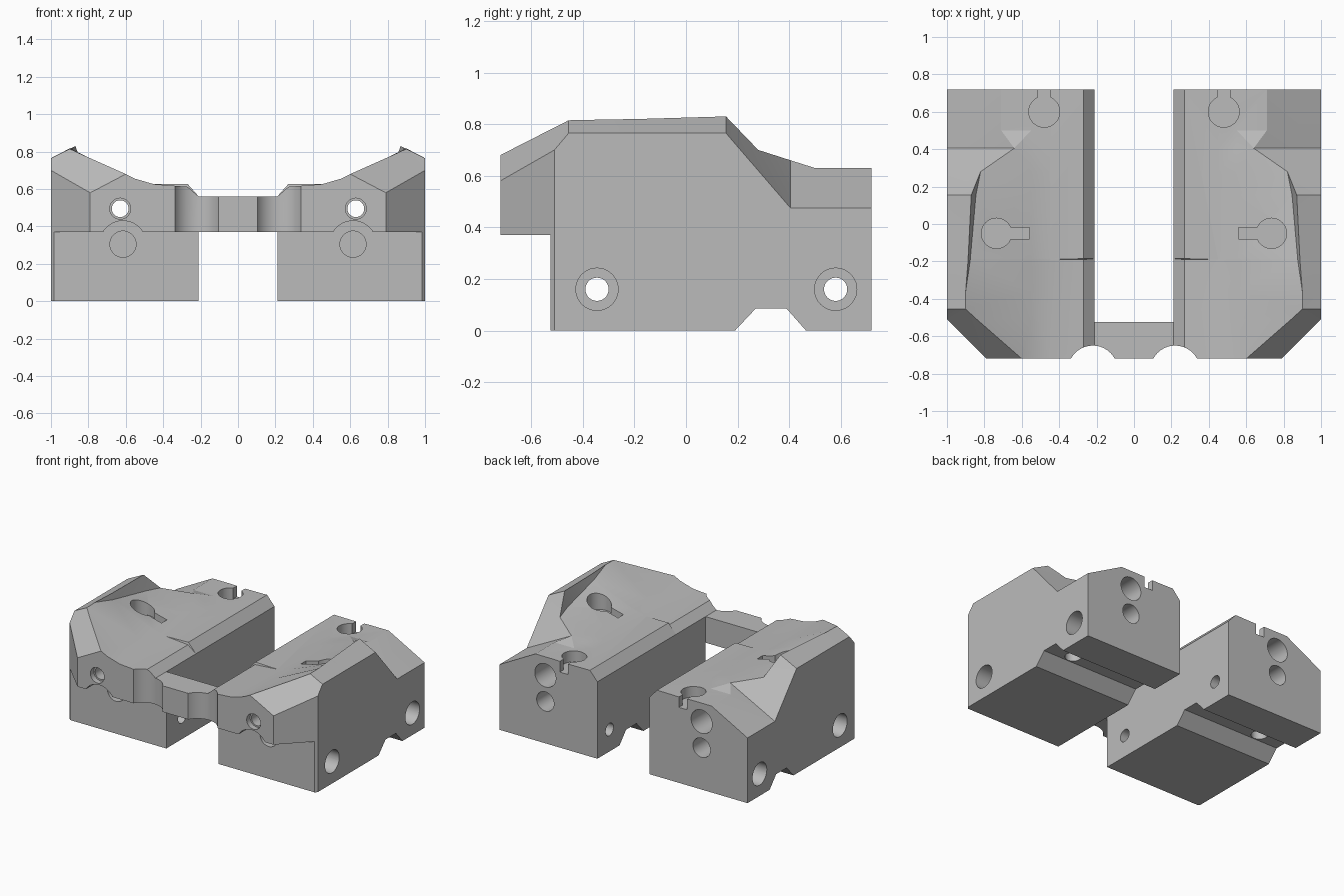
import bpy, bmesh, math
from mathutils import Vector, Matrix

old = bpy.data.objects.get("Cube")
if old:
    bpy.data.objects.remove(old, do_unlink=True)

grey = bpy.data.materials.new("plain grey")
grey.use_nodes = True
grey.diffuse_color = (0.5, 0.5, 0.5, 1)
grey.node_tree.nodes["Principled BSDF"].inputs["Base Color"].default_value = (0.5, 0.5, 0.5, 1)


def add_object(name, bm):
    bmesh.ops.recalc_face_normals(bm, faces=bm.faces)
    mesh = bpy.data.meshes.new(name)
    bm.to_mesh(mesh)
    bm.free()
    mesh.materials.append(grey)
    obj = bpy.data.objects.new(name, mesh)
    bpy.context.collection.objects.link(obj)
    return obj


def box(name, low, high):
    bm = bmesh.new()
    low, high = Vector(low), Vector(high)
    bmesh.ops.create_cube(bm, size=1)
    bmesh.ops.scale(bm, vec=high - low, verts=bm.verts)
    bmesh.ops.translate(bm, vec=(low + high) / 2, verts=bm.verts)
    return add_object(name, bm)


def rod(name, start, end, radius):
    start, end = Vector(start), Vector(end)
    axis = end - start
    turn = axis.to_track_quat('Z', 'Y').to_matrix().to_4x4()
    bm = bmesh.new()
    bmesh.ops.create_cone(bm, cap_ends=True, segments=40, radius1=radius, radius2=radius,
                          depth=axis.length, matrix=Matrix.Translation((start + end) / 2) @ turn)
    return add_object(name, bm)


def loft(name, rings):
    bm = bmesh.new()
    rows = [[bm.verts.new(p) for p in ring] for ring in rings]
    for a, b in zip(rows, rows[1:]):
        for i in range(len(a)):
            j = (i + 1) % len(a)
            bm.faces.new((a[i], a[j], b[j], b[i]))
    bm.faces.new(rows[0])
    bm.faces.new(rows[-1])
    bmesh.ops.remove_doubles(bm, verts=bm.verts, dist=0.0005)
    bmesh.ops.triangulate(bm, faces=bm.faces)
    bmesh.ops.dissolve_limit(bm, angle_limit=math.radians(0.3), verts=bm.verts, edges=bm.edges)
    return add_object(name, bm)


def bake(obj):
    graph = bpy.context.evaluated_depsgraph_get()
    mesh = bpy.data.meshes.new_from_object(obj.evaluated_get(graph))
    obj.modifiers.clear()
    obj.data = mesh


def cut(obj, cutter):
    mod = obj.modifiers.new("cut", 'BOOLEAN')
    mod.operation = 'DIFFERENCE'
    mod.solver = 'EXACT'
    mod.object = cutter
    bake(obj)
    bpy.data.objects.remove(cutter, do_unlink=True)


# Sculpted half block: y, shoulder height, wall foot, ridge, outer edge
INNER, FRONT, BACK = 0.21, -0.72, 0.72
sections = [
    (FRONT, 0.655, (0.6, 0.68), (0.6, 0.68), (0.79, 0.58)),
    (-0.51, 0.65, (0.84, 0.787), (0.84, 0.787), (1, 0.7)),
    (-0.455, 0.65, (0.9, 0.815), (0.9, 0.815), (1, 0.765)),
    (-0.36, 0.65, (0.9, 0.817), (0.9, 0.817), (1, 0.765)),
    (-0.19, 0.65, (0.875, 0.778), (0.887, 0.82), (1, 0.765)),
    (-0.185, 0.65, (0.875, 0.777), (0.887, 0.82), (1, 0.765)),
    (0.155, 0.645, (0.845, 0.72), (0.87, 0.83), (1, 0.765)),
    (0.28, 0.645, (0.82, 0.7), (0.82, 0.7), (1, 0.62)),
    (0.405, 0.64, (0.64, 0.66), (0.64, 0.66), (1, 0.475)),
    (0.5, 0.63, (0.71, 0.63), (0.71, 0.63), (1, 0.475)),
    (BACK, 0.63, (0.71, 0.63), (0.71, 0.63), (1, 0.475)),
]
rings = []
for y, shoulder, foot, ridge, edge in sections:
    step = 0.612 if y < -0.187 else 0.628
    outline = [(INNER, 0), (INNER, 0.56), (0.27, step), (0.45, 0.626), (0.55, shoulder),
               foot, ridge, edge, (edge[0], 0)]
    rings.append([(x, y, z) for x, z in outline])
body = loft("side_blocks", rings)

# Front overhang and the trapezoid channel underneath
cut(body, box("overhang_cut", (0, -1, -0.1), (1.1, -0.525, 0.37)))
channel = [(0.19, 0), (0.27, 0.085), (0.39, 0.085), (0.465, 0), (0.465, -0.1), (0.19, -0.1)]
cut(body, loft("channel_cut", [[(x, y, z) for y, z in channel] for x in (0.1, 1.1)]))

# Lengthwise bores with counterbores
cut(body, rod("boss_cut", (0.615, -0.8, 0.305), (0.615, -0.525, 0.305), 0.125))
cut(body, rod("front_bore", (0.615, -0.8, 0.305), (0.615, -0.25, 0.305), 0.07))
cut(body, rod("back_bore", (0.63, 0.45, 0.305), (0.63, 0.8, 0.305), 0.07))
cut(body, rod("long_bore", (0.63, -0.8, 0.495), (0.63, 0.8, 0.495), 0.045))
cut(body, rod("front_sink", (0.63, -0.8, 0.495), (0.63, -0.68, 0.495), 0.056))
cut(body, rod("back_sink", (0.63, 0.45, 0.495), (0.63, 0.8, 0.495), 0.085))

# Crosswise bolt holes
for y in (-0.345, 0.58):
    cut(body, rod("bolt_hole", (0.1, y, 0.16), (1.1, y, 0.16), 0.045))
    cut(body, rod("bolt_head", (0.85, y, 0.16), (1.1, y, 0.16), 0.082))

# Hole in the channel roof
cut(body, rod("roof_hole", (0.8, 0.33, 0), (0.8, 0.33, 0.25), 0.055))

# Keyhole pockets on top
cut(body, rod("side_pocket", (0.735, -0.05, 0.615), (0.735, -0.05, 1), 0.081))
cut(body, box("side_slot", (0.56, -0.08, 0.615), (0.7, -0.018, 1)))
cut(body, rod("back_pocket", (0.48, 0.6, 0.55), (0.48, 0.6, 1), 0.083))
cut(body, box("back_slot", (0.447, 0.65, 0.55), (0.513, 0.8, 1)))

# Bridge joining the blocks, with round bites through both
bridge = box("front_bridge", (-INNER, FRONT, 0.37), (INNER, -0.525, 0.56))
for obj, sides in ((body, (1,)), (bridge, (1, -1))):
    for side in sides:
        cut(obj, rod("bite", (side * 0.22, -0.783, 0.2), (side * 0.22, -0.783, 1), 0.133))

# Mirror the block to the other side
mirror = body.modifiers.new("mirror", 'MIRROR')
mirror.use_axis = (True, False, False)
bake(body)

for obj in (body, bridge):
    bpy.ops.object.select_all(action='DESELECT')
    obj.select_set(True)
    bpy.context.view_layer.objects.active = obj
    bpy.ops.object.shade_smooth_by_angle(angle=math.radians(12))
